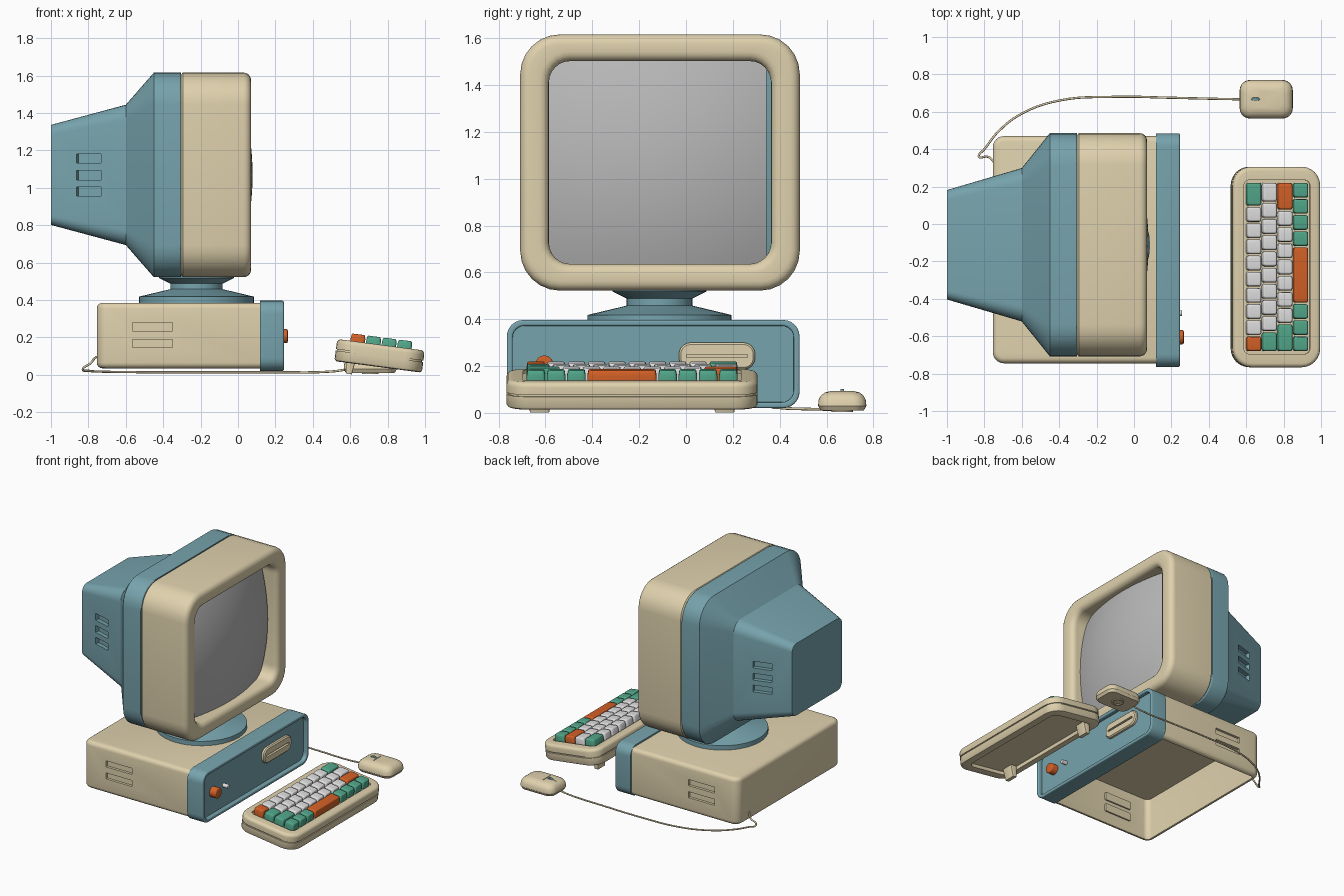
import bpy, bmesh
from math import cos, sin, pi, radians
from mathutils import Matrix, Vector

if "Cube" in bpy.data.objects:
    bpy.data.objects.remove(bpy.data.objects["Cube"], do_unlink=True)


def material(name, rgb):
    m = bpy.data.materials.new(name)
    m.use_nodes = True
    m.diffuse_color = (*rgb, 1)
    bsdf = next(n for n in m.node_tree.nodes if n.type == 'BSDF_PRINCIPLED')
    bsdf.inputs["Base Color"].default_value = (*rgb, 1)
    return m


CREAM = material("cream plastic", (0.74, 0.64, 0.42))
BLUE = material("dusty blue plastic", (0.185, 0.37, 0.42))
GREY = material("screen grey", (0.48, 0.48, 0.48))
WHITE = material("key white", (0.75, 0.75, 0.76))
GREEN = material("key green", (0.085, 0.39, 0.26))
ORANGE = material("key orange", (0.66, 0.12, 0.02))

parts = []


def add_object(name, bm, mat):
    bmesh.ops.recalc_face_normals(bm, faces=bm.faces)
    mesh = bpy.data.meshes.new(name)
    bm.to_mesh(mesh)
    bm.free()
    mesh.materials.append(mat)
    obj = bpy.data.objects.new(name, mesh)
    bpy.context.collection.objects.link(obj)
    parts.append(obj)
    return obj


def loft(name, mat, axis, centre, rings, round_at=(), width=0.0, wrap=False, seg=6):
    """Skin rounded rectangles (position, half width, half height, corner radius)
    along an axis, then round off the rings listed in round_at."""
    bm = bmesh.new()
    loops = []
    for t, a, b, r in rings:
        loop = []
        for q, (sx, sy) in enumerate([(1, 1), (-1, 1), (-1, -1), (1, -1)]):
            for k in range(seg + 1):
                if r >= min(a, b) and k == seg:
                    continue  # full circles need no doubled points
                ang = (q + k / seg) * pi / 2
                u = sx * (a - r) + r * cos(ang)
                v = sy * (b - r) + r * sin(ang)
                p = {'x': (t, u, v), 'y': (u, t, v), 'z': (u, v, t)}[axis]
                loop.append(bm.verts.new(Vector(centre) + Vector(p)))
        loops.append(loop)
    n = len(loops[0])
    pairs = list(zip(loops, loops[1:])) + ([(loops[-1], loops[0])] if wrap else [])
    for lo, hi in pairs:
        for i in range(n):
            j = (i + 1) % n
            bm.faces.new((lo[i], lo[j], hi[j], hi[i]))
    if not wrap:
        bm.faces.new(loops[0])
        bm.faces.new(loops[-1])
    if width:
        edges = [bm.edges.get((loops[i][k], loops[i][(k + 1) % n]))
                 for i in round_at for k in range(n)]
        bmesh.ops.bevel(bm, geom=edges, offset=width, segments=4, profile=0.5,
                        affect='EDGES', clamp_overlap=True)
    return add_object(name, bm, mat)


def cut(obj, boxes):
    """Cut separate (centre, size, turn about z) boxes out of an object."""
    bm = bmesh.new()
    for centre, size, turn in boxes:
        bmesh.ops.create_cube(bm, size=1, matrix=Matrix.Translation(centre)
                              @ Matrix.Rotation(turn, 4, 'Z') @ Matrix.Diagonal((*size, 1)))
    cutter = add_object("cutter", bm, obj.data.materials[0])
    parts.remove(cutter)
    cutter.hide_render = True
    mod = obj.modifiers.new("cut", 'BOOLEAN')
    mod.operation, mod.solver, mod.object = 'DIFFERENCE', 'EXACT', cutter
    bpy.context.view_layer.objects.active = obj
    bpy.ops.object.modifier_apply(modifier=mod.name)
    bpy.data.objects.remove(cutter, do_unlink=True)


# Monitor: bezel, tapered rear shell, bulging screen
MON = (0, -0.111, 1.069)
loft("monitor_bezel", CREAM, 'x', MON,
     [(-0.305, 0.585, 0.536, 0.16), (-0.295, 0.597, 0.547, 0.17),
      (0.07, 0.597, 0.547, 0.17), (0.07, 0.474, 0.433, 0.09), (-0.305, 0.474, 0.433, 0.09)],
     round_at=(2, 3), width=0.04, wrap=True)
shell = loft("monitor_rear_shell", BLUE, 'x', MON,
             [(-1, 0.2925, 0.2675, 0.05), (-0.6, 0.41, 0.375, 0.08),
              (-0.45, 0.597, 0.547, 0.17), (-0.305, 0.597, 0.547, 0.17)],
             round_at=(3,), width=0.008)
cut(shell, [((-0.7975, MON[1] + s * 0.352, z), (0.135, 0.06, 0.05), s * radians(16.4))
            for s in (-1, 1) for z in (0.98, 1.067, 1.157)])

bm = bmesh.new()
bmesh.ops.create_grid(bm, x_segments=24, y_segments=24, size=1)
for v in bm.verts:
    y, z = -0.0125 + v.co.x * 0.4675, v.co.y * 0.4425
    v.co = Vector(MON) + Vector((0.078 - (y * y + z * z) / 2.8, y, z))
add_object("screen", bm, GREY)

# Swivel stand
loft("swivel_stand", BLUE, 'z', (-0.222, -0.113, 0),
     [(z, r, r, r) for r, z in [(0.308, 0.37), (0.308, 0.418), (0.14, 0.458),
                                (0.14, 0.488), (0.2, 0.518), (0.2, 0.54)]], seg=10)

# Computer case: thin hollow body open underneath, with softly rounded rims
BODY = (-0.2875, -0.1375, 0)
HX, HY, SOFT = 0.4675, 0.6075, 0.03
rims = [(0.365, 0.02), (0.07, 0.02), (0.035, 0.035)]
rims += [(0.035 + SOFT * (1 - cos(a)), SOFT * (1 - sin(a)))
         for a in (0, pi / 8, pi / 4, pi * 3 / 8, pi / 2)]
rims += [(0.385 - SOFT * (1 - sin(a)), SOFT * (1 - cos(a)))
         for a in (0, pi / 8, pi / 4, pi * 3 / 8, pi / 2)]
body = loft("case_body", CREAM, 'z', BODY,
            [(z, HX - d, HY - d, 0.06 - d) for z, d in rims])

# Side vents: slots through the wall, backed by shallow trays
VENTS = [(s, z) for s in (-1, 1) for z in (0.1675, 0.2575)]
cut(body, [((-0.4575, BODY[1] + s * HY, z), (0.215, 0.06, 0.045), 0) for s, z in VENTS])
for s, z in VENTS:
    loft("vent_tray", CREAM, 'y', (-0.4575, BODY[1] + s * (HY - 0.025), z),
         [(-0.006, 0.115, 0.03, 0.01), (0.006, 0.115, 0.03, 0.01)], seg=3)

# Front panel with recessed face, drive, button and lamp
loft("case_front_panel", BLUE, 'x', (0, -0.14, 0.2085),
     [(0.118, 0.625, 0.188, 0.07), (0.245, 0.625, 0.188, 0.07),
      (0.245, 0.6, 0.163, 0.05), (0.215, 0.6, 0.163, 0.05)],
     round_at=(1, 2), width=0.008)
drive = loft("disk_drive", CREAM, 'x', (0, 0.1325, 0.2425),
             [(0.2, 0.1625, 0.0575, 0.05), (0.23, 0.1625, 0.0575, 0.05),
              (0.238, 0.1545, 0.0495, 0.042)])
cut(drive, [((0.238, 0.1325, 0.2425), (0.036, 0.26, 0.014), 0)])
loft("power_button", ORANGE, 'x', (0, -0.605, 0.207),
     [(0.2, 0.038, 0.038, 0.038), (0.266, 0.038, 0.038, 0.038)], round_at=(1,), width=0.008)
loft("power_lamp", WHITE, 'x', (0, -0.477, 0.205),
     [(0.2, 0.015, 0.015, 0.015), (0.257, 0.015, 0.015, 0.015)], round_at=(1,), width=0.005)

# Keyboard, built level and then tilted
TILT = Matrix.Translation((0.757, -0.23, 0.103)) @ Matrix.Rotation(radians(7.5), 4, 'Y')
board = [loft("keyboard_case", CREAM, 'z', (0, 0, 0),
              [(-0.035, 0.175, 0.465, 0.05), (-0.061, 0.175, 0.465, 0.05),
               (-0.061, 0.222, 0.522, 0.088), (-0.057, 0.231, 0.531, 0.096),
               (-0.048, 0.236, 0.536, 0.1), (-0.004, 0.236, 0.536, 0.1),
               (-0.004, 0.228, 0.528, 0.092), (0.004, 0.228, 0.528, 0.092),
               (0.004, 0.236, 0.536, 0.1), (0.058, 0.236, 0.536, 0.1),
               (0.058, 0.178, 0.465, 0.03), (0.045, 0.178, 0.465, 0.03)],
              round_at=(9,), width=0.022)]
for s in (-1, 1):
    board.append(loft("keyboard_foot", CREAM, 'z', (-0.15, s * 0.395, 0),
                      [(-0.119, 0.016, 0.042, 0.006), (-0.03, 0.028, 0.045, 0.006)], seg=2))

# Keys: rows from the back to the front, each 10.5 key widths long
ROWS = [
    [(GREEN, 1.5)] + [(WHITE, 1)] * 8 + [(ORANGE, 1)],
    [(WHITE, 1.25)] + [(WHITE, 1)] * 8 + [(GREEN, 1.25)],
    [(ORANGE, 1.75)] + [(WHITE, 1)] * 7 + [(GREEN, 1.75)],
    [(GREEN, 1)] * 4 + [(ORANGE, 3.5)] + [(GREEN, 1)] * 3,
]
PITCH = 0.0865
for i, row in enumerate(ROWS):
    y = 5.25 * PITCH
    for mat, units in row:
        h = units * PITCH / 2
        board.append(loft("key", mat, 'z', ((i - 1.5) * 0.084, y - h, 0),
                          [(0.04, 0.039, h - 0.004, 0.012), (0.075, 0.039, h - 0.004, 0.012),
                           (0.098, 0.035, h - 0.008, 0.012)],
                          round_at=(2,), width=0.007, seg=3))
        y -= 2 * h
for obj in board:
    obj.matrix_world = TILT

# Mouse with button seams, wheel and ball ring
MX, MY = 0.707, 0.667
mouse = loft("mouse_body", CREAM, 'z', (MX, MY, 0),
             [(0.01, 0.13, 0.092, 0.045), (0.03, 0.142, 0.103, 0.055),
              (0.055, 0.14, 0.101, 0.055), (0.074, 0.13, 0.091, 0.05),
              (0.087, 0.112, 0.074, 0.045), (0.093, 0.085, 0.05, 0.035)])
cut(mouse, [((0.6375, MY, 0.095), (0.075, 0.004, 0.02), 0),
            ((0.68, MY, 0.095), (0.004, 0.09, 0.02), 0)])
loft("mouse_wheel", BLUE, 'y', (0.65, MY, 0.078),
     [(-0.008, 0.025, 0.025, 0.025), (0.008, 0.025, 0.025, 0.025)], round_at=(0, 1), width=0.003)
loft("mouse_ball_ring", CREAM, 'z', (MX, MY, 0),
     [(0.012, 0.045, 0.045, 0.045), (0.004, 0.045, 0.045, 0.045),
      (0.004, 0.032, 0.032, 0.032), (0.012, 0.032, 0.032, 0.032)], wrap=True)

# Mouse cord running round to the back of the case
path = [(0.59, 0.667, 0.03), (0.5, 0.668, 0.018), (0.2, 0.675, 0.014), (-0.1, 0.68, 0.014),
        (-0.4, 0.66, 0.014), (-0.6, 0.59, 0.015), (-0.72, 0.5, 0.017), (-0.8, 0.4, 0.022),
        (-0.83, 0.362, 0.03), (-0.785, 0.36, 0.065), (-0.765, 0.35, 0.09), (-0.74, 0.32, 0.1)]
curve = bpy.data.curves.new("mouse_cord", 'CURVE')
curve.dimensions = '3D'
curve.bevel_depth = 0.006
curve.bevel_resolution = 2
curve.resolution_u = 6
spline = curve.splines.new('BEZIER')
spline.bezier_points.add(len(path) - 1)
for point, co in zip(spline.bezier_points, path):
    point.co = co
    point.handle_left_type = point.handle_right_type = 'AUTO'
curve.materials.append(CREAM)
bpy.context.collection.objects.link(bpy.data.objects.new("mouse_cord", curve))

# Smooth curved surfaces, keep hard edges
bpy.ops.object.select_all(action='DESELECT')
for obj in parts:
    obj.select_set(True)
bpy.context.view_layer.objects.active = parts[0]
bpy.ops.object.shade_smooth_by_angle(angle=radians(32))
